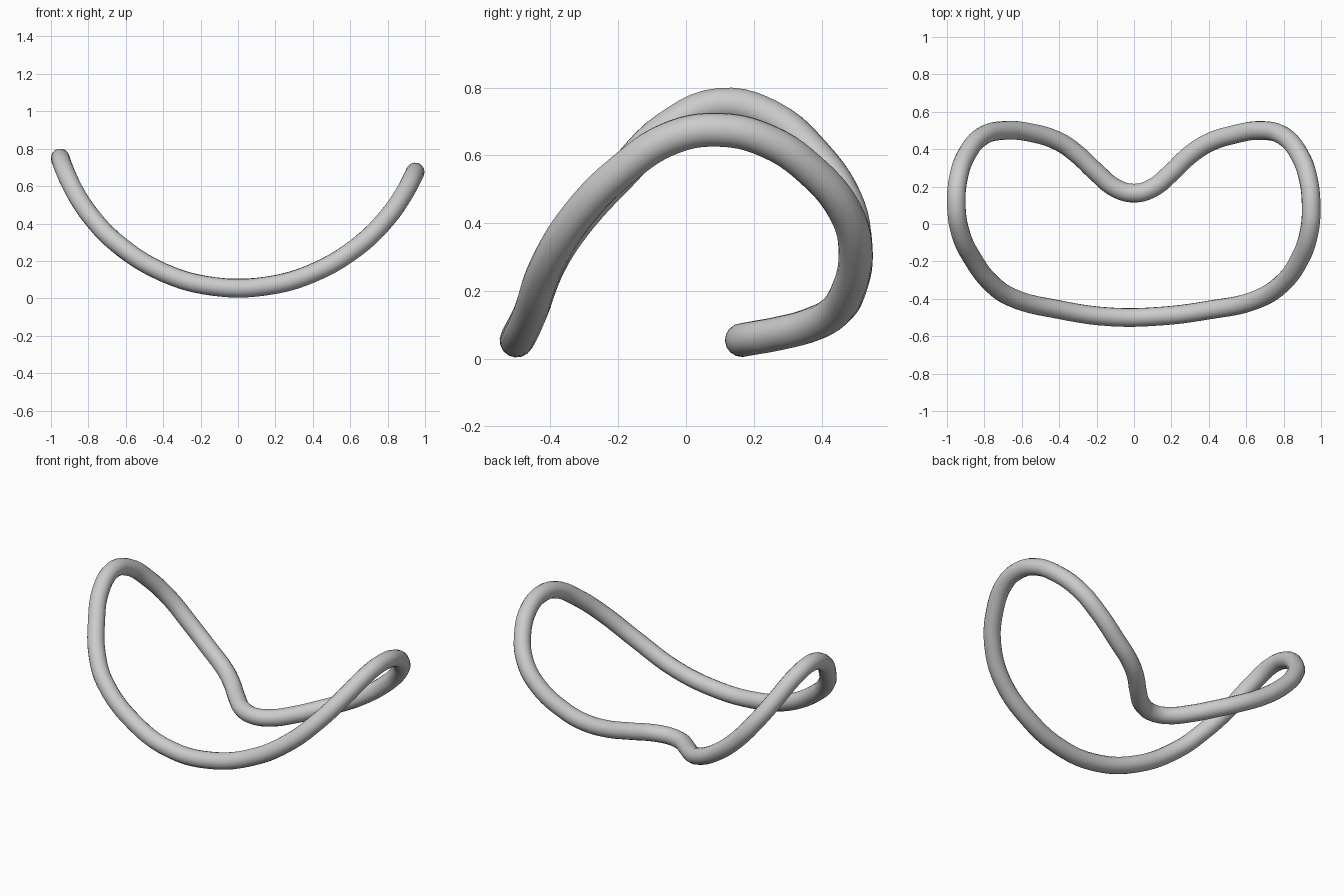
import bpy
from math import sqrt

if "Cube" in bpy.data.objects:
    bpy.data.objects.remove(bpy.data.objects["Cube"])

TUBE = 0.05

# Plan of the loop seen from above, starting at the dip in the back
PLAN = [(0, .165), (.1, .193), (.2, .275), (.3, .37), (.4, .435), (.52, .475),
        (.69, .5), (.8, .47), (.885, .37), (.932, .24), (.947, .1), (.937, -.04),
        (.885, -.19), (.79, -.32), (.64, -.41), (.4, -.46), (.15, -.492),
        (-.12, -.497), (-.4, -.458), (-.66, -.39), (-.77, -.31), (-.86, -.19),
        (-.927, -.05), (-.95, .1), (-.938, .25), (-.89, .38), (-.81, .47),
        (-.7, .5), (-.55, .488), (-.4, .44), (-.3, .37), (-.2, .275), (-.1, .193)]


def lift(x):
    """Height of the loop: it is wrapped onto a round trough."""
    r = 1.033 if x > 0 else 0.997
    return TUBE + 0.005 + r - sqrt(r * r - x * x)


# Closed round tube
curve = bpy.data.curves.new("bent_tube_loop", 'CURVE')
curve.dimensions = '3D'
curve.bevel_depth = TUBE
curve.bevel_resolution = 6
curve.resolution_u = 5
spline = curve.splines.new('BEZIER')
spline.bezier_points.add(len(PLAN) - 1)
for p, (x, y) in zip(spline.bezier_points, PLAN):
    p.co = (x, y, lift(x))
    p.handle_left_type = p.handle_right_type = 'AUTO'
spline.use_cyclic_u = True

loop = bpy.data.objects.new("bent_tube_loop", curve)
bpy.context.collection.objects.link(loop)
bpy.context.view_layer.objects.active = loop
loop.select_set(True)
bpy.ops.object.convert(target='MESH')
bpy.ops.object.shade_smooth()
